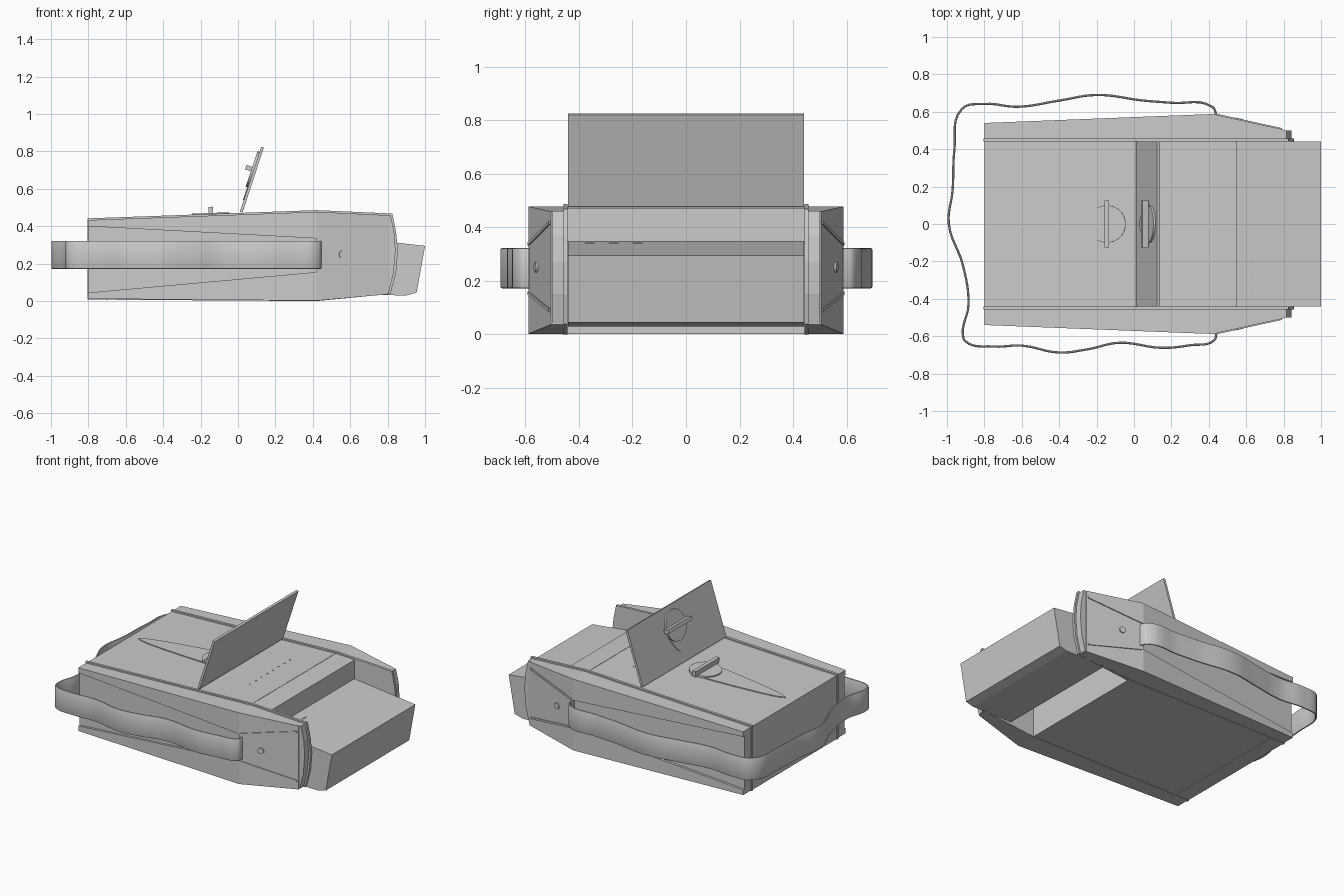
import bpy, bmesh, math
from mathutils import Matrix, Vector

cube = bpy.data.objects.get("Cube")
if cube:
    bpy.data.objects.remove(cube, do_unlink=True)

grey = bpy.data.materials.new("plain_grey")
grey.use_nodes = True
colour = (0.6, 0.6, 0.6, 1)
grey.diffuse_color = colour
grey.node_tree.nodes["Principled BSDF"].inputs["Base Color"].default_value = colour


def add_object(name, data):
    obj = bpy.data.objects.new(name, data)
    data.materials.append(grey)
    bpy.context.collection.objects.link(obj)
    return obj


def loft(name, sections, matrix=Matrix()):
    """Skin a list of matching closed sections and cap both ends."""
    bm = bmesh.new()
    rings = [[bm.verts.new(matrix @ Vector(p)) for p in s] for s in sections]
    count = len(rings[0])
    for a, b in zip(rings, rings[1:]):
        for i in range(count):
            j = (i + 1) % count
            bm.faces.new((a[i], a[j], b[j], b[i]))
    bm.faces.new(rings[0])
    bm.faces.new(rings[-1])
    bmesh.ops.recalc_face_normals(bm, faces=bm.faces)
    mesh = bpy.data.meshes.new(name)
    bm.to_mesh(mesh)
    bm.free()
    return add_object(name, mesh)


def prism(name, profile, y0, y1):
    """Extrude an x-z profile between two y positions."""
    return loft(name, [[(x, y, z) for x, z in profile] for y in (y0, y1)])


def plate(name, outline, z0, z1, matrix=Matrix()):
    """Extrude an x-y outline between two heights."""
    return loft(name, [[(x, y, z) for x, y in outline] for z in (z0, z1)], matrix)


def box(name, x, y, z0, z1, dx, dy, matrix=Matrix()):
    pts = [(x - dx, y - dy), (x + dx, y - dy), (x + dx, y + dy), (x - dx, y + dy)]
    return plate(name, pts, z0, z1, matrix)


# Main body, open underneath in front of the drawer
prism("body", [(-0.8, 0.01), (-0.8, 0.433), (0.42, 0.477), (0.55, 0.471),
               (0.55, 0.34), (0.42, 0.34), (0.42, 0.002)], -0.445, 0.445)
prism("drawer", [(0.55, 0.346), (1, 0.295), (0.955, 0.045), (0.9, 0.03), (0.6, 0.035)],
      -0.44, 0.44)

# Side shells with a shallow strap channel, rims and ribs
flange = [(-0.805, 0.008), (-0.805, 0.442), (0.42, 0.486), (0.825, 0.468),
          (0.845, 0.37), (0.855, 0.27), (0.845, 0.15), (0.815, 0.038), (0.42, 0)]
rim = [(0.79, 0.04), (0.79, 0.46), (0.815, 0.46), (0.835, 0.37),
       (0.842, 0.27), (0.832, 0.15), (0.805, 0.04)]


def channel(x, y, z0, z1, n0, n1):
    inner = y - 0.015
    outline = [(0.45, z0), (y, z0), (y, n0), (inner, n0),
               (inner, n1), (y, n1), (y, z1), (0.45, z1)]
    return [(x, a, b) for a, b in outline]


def panel(x, y, z0, z1):
    return [(x, 0.45, z0), (x, y, z0), (x, y, z1), (x, 0.45, z1)]


def rib_end(x, y, z):
    return [(x, y - 0.01, z - 0.006), (x, y + 0.006, z - 0.006),
            (x, y + 0.006, z + 0.006), (x, y - 0.01, z + 0.006)]


def mirrored(section, s):
    return [(x, s * y, z) for x, y, z in section]


for side, s in (("left", 1), ("right", -1)):
    shells = {
        "side_shell": [channel(-0.8, 0.54, 0.012, 0.433, 0.045, 0.40),
                       channel(0.42, 0.588, 0.002, 0.477, 0.155, 0.335)],
        "side_taper": [panel(0.42, 0.588, 0.002, 0.477), panel(0.8, 0.505, 0.036, 0.459)],
        "upper_rib": [rib_end(0.43, 0.586, 0.337), rib_end(0.79, 0.507, 0.417)],
        "lower_rib": [rib_end(0.43, 0.586, 0.153), rib_end(0.79, 0.507, 0.09)],
    }
    for name, sections in shells.items():
        loft(f"{name}_{side}", [mirrored(sec, s) for sec in sections])
    prism("flange_" + side, flange, s * 0.442, s * 0.458)
    prism("end_rim_" + side, rim, s * 0.45, s * 0.5)
    # Round button on the tapered face
    ring = [(0.02 * math.cos(a * math.tau / 20), 0.02 * math.sin(a * math.tau / 20))
            for a in range(20)]
    normal = Vector((0.083, s * 0.38, 0))
    turn = Matrix.Translation((0.56, s * 0.557, 0.25)) @ normal.to_track_quat('Z', 'Y').to_matrix().to_4x4()
    plate("side_button_" + side, ring, -0.005, 0.008, turn)

# Raised lid
prism("lid", [(0.01, 0.477), (0.024, 0.472), (0.138, 0.82), (0.124, 0.825)], -0.44, 0.44)


def knob(name, matrix, tip):
    """Disc, grip bar and a tapering pointer towards local -x."""
    disc = [(0.1 * math.cos(a * math.tau / 40), 0.1 * math.sin(a * math.tau / 40))
            for a in range(40)]
    plate(name + "_disc", disc, -0.002, 0.012, matrix)
    box(name + "_grip", 0, 0, 0.01, 0.045, 0.012, 0.125, matrix)
    steps = [i / 16 for i in range(17)]
    edge = [(-0.05 - t * (tip - 0.05), 0.09 * (1 - t) ** 0.6) for t in steps]
    outline = edge + [(x, -y) for x, y in reversed(edge[:-1])]
    plate(name + "_pointer", outline, -0.002, 0.004, matrix)


knob("top_knob", Matrix.Translation((-0.145, 0, 0.459)) @ Matrix.Rotation(-0.036, 4, 'Y'), 0.59)
knob("lid_knob", Matrix.Translation((0.084, 0, 0.702)) @ Matrix.Rotation(-1.25, 4, 'Y'), 0.17)

# Small details: seam, perforations and drawer slots
box("top_seam", 0.41, 0, 0.47, 0.4785, 0.002, 0.44)
for i in range(8):
    box("top_hole", 0.23, -0.2 + i * 0.06, 0.465, 0.4725, 0.004, 0.005)
for y in (-0.36, -0.27, -0.18):
    box("drawer_slot", 0.612, y, 0.33, 0.342, 0.006, 0.018)
box("base_seam", -0.7, 0, 0.005, 0.0085, 0.003, 0.44)

# Loose carrying strap as a wide ribbon
path = [(0.44, -0.585), (0.43, -0.62), (0.3, -0.648), (0.15, -0.662), (-0.08, -0.635),
        (-0.25, -0.67), (-0.4, -0.687), (-0.6, -0.65), (-0.75, -0.655), (-0.9, -0.628),
        (-0.915, -0.59), (-0.885, -0.43), (-0.915, -0.22), (-0.99, 0), (-0.97, 0.18),
        (-0.96, 0.4), (-0.92, 0.615), (-0.8, 0.642), (-0.62, 0.627), (-0.4, 0.66),
        (-0.2, 0.69), (0.05, 0.66), (0.2, 0.648), (0.42, 0.625), (0.44, 0.585)]
curve = bpy.data.curves.new("strap", 'CURVE')
curve.dimensions = '3D'
curve.resolution_u = 6
spline = curve.splines.new('BEZIER')
spline.bezier_points.add(len(path) - 1)
for point, (x, y) in zip(spline.bezier_points, path):
    point.co = (x, y, 0.247)
    point.handle_left_type = point.handle_right_type = 'AUTO'
curve.twist_mode = 'Z_UP'
curve.extrude = 0.069
curve.bevel_depth = 0.006
curve.bevel_resolution = 1
strap = add_object("strap", curve)
bpy.context.view_layer.objects.active = strap
strap.select_set(True)
bpy.ops.object.convert(target='MESH')
bpy.ops.object.shade_smooth_by_angle()
